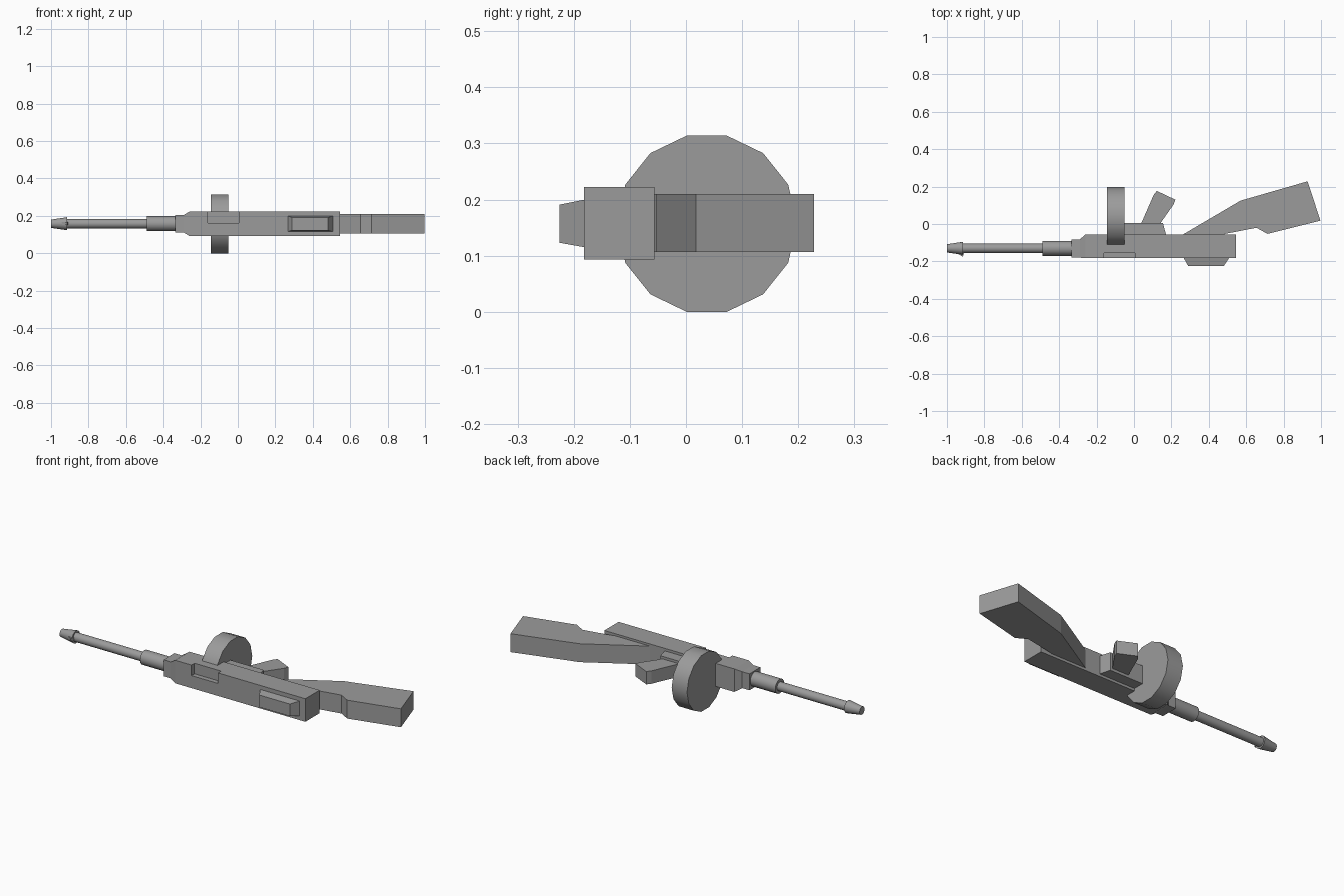
import bpy, bmesh, math
from mathutils import Matrix, Vector

if "Cube" in bpy.data.objects:
    bpy.data.objects.remove(bpy.data.objects["Cube"], do_unlink=True)

GREY = (0.33, 0.33, 0.33, 1)
metal = bpy.data.materials.new("plain_grey")
metal.use_nodes = True
metal.diffuse_color = GREY
metal.node_tree.nodes["Principled BSDF"].inputs["Base Color"].default_value = GREY

AXIS_Y, AXIS_Z = -0.13, 0.158


def finish(name, bm, smooth=False):
    bmesh.ops.recalc_face_normals(bm, faces=bm.faces)
    mesh = bpy.data.meshes.new(name)
    bm.to_mesh(mesh)
    bm.free()
    mesh.materials.append(metal)
    obj = bpy.data.objects.new(name, mesh)
    bpy.context.collection.objects.link(obj)
    if smooth:
        bpy.ops.object.select_all(action="DESELECT")
        obj.select_set(True)
        bpy.context.view_layer.objects.active = obj
        bpy.ops.object.shade_smooth_by_angle(angle=math.radians(35))
    return obj


def loft(name, loops):
    """Skin between loops of equal length and cap both ends."""
    bm = bmesh.new()
    rings = [[bm.verts.new(p) for p in loop] for loop in loops]
    for a, b in zip(rings, rings[1:]):
        for i in range(len(a)):
            j = (i + 1) % len(a)
            bm.faces.new((a[i], a[j], b[j], b[i]))
    bm.faces.new(rings[0])
    bm.faces.new(rings[-1])
    return finish(name, bm)


def slab(name, outline, z0, z1):
    return loft(name, [[(x, y, z) for x, y in outline] for z in (z0, z1)])


def rect_x(x, y0, y1, z0, z1):
    return [(x, y0, z0), (x, y1, z0), (x, y1, z1), (x, y0, z1)]


def rect_y(y, x0, x1, z0, z1):
    return [(x0, y, z0), (x1, y, z0), (x1, y, z1), (x0, y, z1)]


def tube(name, x0, x1, r0, r1, sides=16, y=AXIS_Y, z=AXIS_Z):
    bm = bmesh.new()
    bmesh.ops.create_cone(bm, cap_ends=True, segments=sides, radius1=r0, radius2=r1, depth=x1 - x0)
    bm.transform(Matrix.Translation(((x0 + x1) / 2, y, z)) @ Matrix.Rotation(math.pi / 2, 4, "Y"))
    return finish(name, bm, True)


# Receiver with a narrower nose and an open notch
receiver = loft("receiver", [
    rect_x(-0.335, -0.18, -0.083, 0.112, 0.204),
    rect_x(-0.29, -0.18, -0.083, 0.112, 0.204),
    rect_x(-0.26, -0.182, -0.056, 0.093, 0.222),
    rect_x(0.545, -0.182, -0.056, 0.093, 0.222)])
cutter = loft("notch_cutter", [rect_y(-0.3, -0.16, 0.005, 0.163, 0.3),
                               rect_y(-0.155, -0.16, 0.005, 0.163, 0.3)])
notch = receiver.modifiers.new("notch", "BOOLEAN")
notch.operation = "DIFFERENCE"
notch.solver = "EXACT"
notch.object = cutter
cutter.hide_render = True
cutter.hide_set(True)

# Barrel assembly
tube("barrel_sleeve", -0.49, -0.33, 0.04, 0.04)
tube("barrel", -0.93, -0.48, 0.025, 0.025)
tube("muzzle", -1.0, -0.913, 0.022, 0.035)
slab("front_sight", [(-0.95, -0.155), (-0.915, -0.175), (-0.908, -0.15)], 0.15, 0.166)

# Drum
tube("drum", -0.145, -0.05, 0.161, 0.161, 14, 0.037, 0.157)

# Housing and angled grip
slab("grip_housing", [(-0.145, -0.06), (0.172, -0.06), (0.155, 0.005), (-0.145, 0.005)], 0.107, 0.208)
slab("grip", [(0.035, -0.005), (0.105, 0.155), (0.122, 0.177), (0.221, 0.13),
              (0.212, 0.105), (0.135, -0.005)], 0.122, 0.194)

# Stock
slab("stock", [(0.255, -0.06), (0.57, 0.125), (0.928, 0.228), (0.997, 0.018),
               (0.714, -0.053), (0.655, -0.02), (0.49, -0.052), (0.47, -0.06)], 0.107, 0.21)

# Raised block on the front face
loft("raised_block", [rect_y(-0.18, 0.265, 0.51, 0.115, 0.2),
                      rect_y(-0.225, 0.29, 0.48, 0.123, 0.191)])
